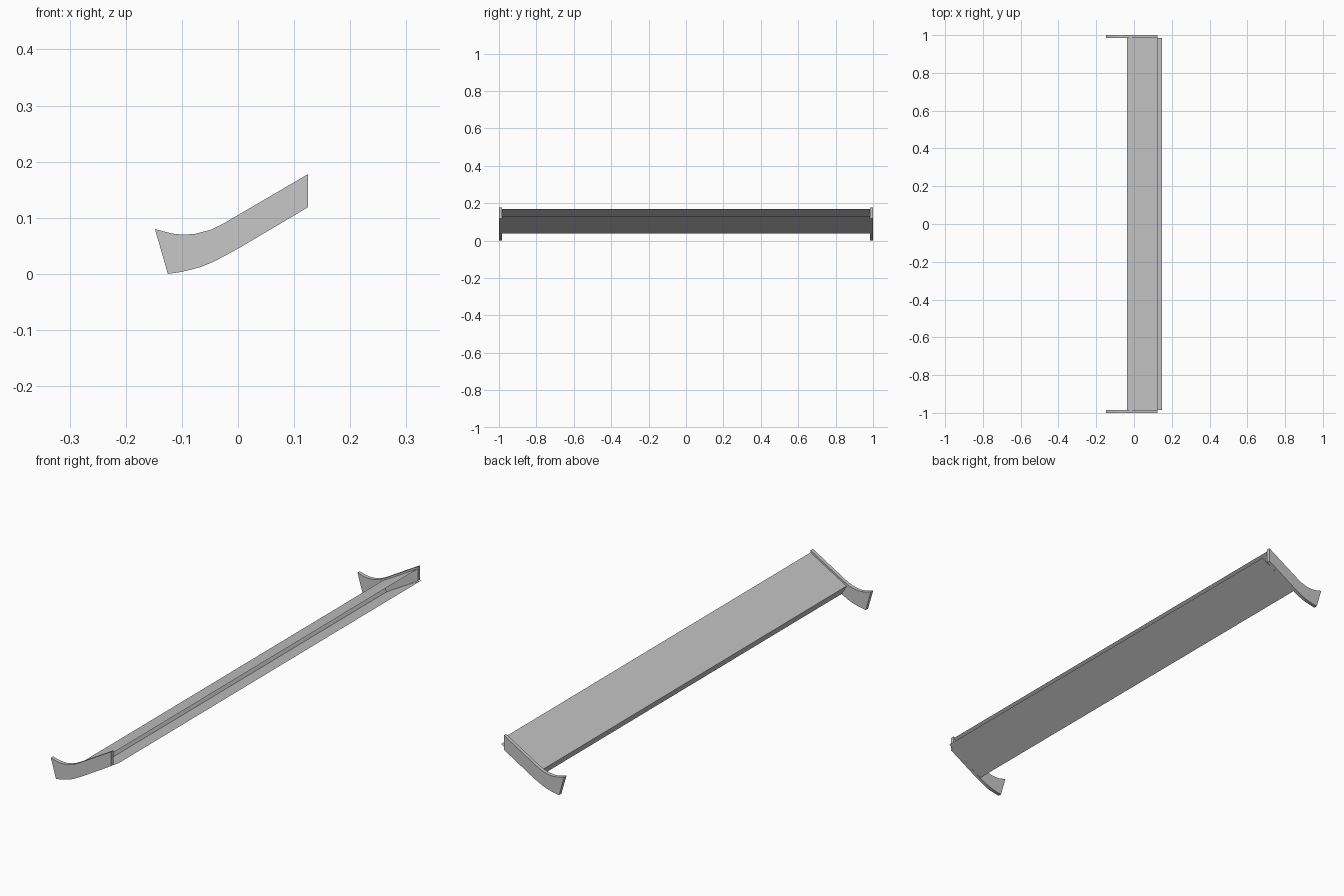
import bpy
import bmesh

default_cube = bpy.data.objects.get("Cube")
if default_cube:
    bpy.data.objects.remove(default_cube, do_unlink=True)

PLATE_OUT, PLATE_IN = 1.0, 0.985

# One plain grey for the whole wing
grey = bpy.data.materials.new("plain_grey")
grey.use_nodes = True
colour = (0.57, 0.57, 0.57, 1)
grey.diffuse_color = colour
grey.node_tree.nodes["Principled BSDF"].inputs["Base Color"].default_value = colour


def finish(name, bm):
    mesh = bpy.data.meshes.new(name)
    bm.to_mesh(mesh)
    bm.free()
    mesh.materials.append(grey)
    obj = bpy.data.objects.new(name, mesh)
    bpy.context.collection.objects.link(obj)
    return obj


def end_plate(name, y_a, y_b):
    """Curved side plate: strips between the upper and lower profile."""
    upper = [(-.148, .080), (-.118, .072), (-.098, .070), (-.076, .0715),
             (-.048, .079), (-.022, .092), (0, .105), (.125, .178)]
    lower = [(-.125, 0), (-.104, .003), (-.086, .007), (-.066, .0125),
             (-.045, .021), (-.022, .033), (0, .045), (.125, .119)]
    bm = bmesh.new()
    outline = [bm.verts.new((x, y_a, z)) for x, z in lower + upper[::-1]]
    face = bm.faces.new(outline)
    moved = bmesh.ops.extrude_face_region(bm, geom=[face])["geom"]
    bmesh.ops.translate(bm, vec=(0, y_b - y_a, 0),
                        verts=[v for v in moved if isinstance(v, bmesh.types.BMVert)])
    bmesh.ops.recalc_face_normals(bm, faces=bm.faces)
    return finish(name, bm)


end_plate("front_end_plate", -PLATE_OUT, -PLATE_IN)
end_plate("back_end_plate", PLATE_IN, PLATE_OUT)

# Sloping blade: a thin folded sheet, open along its raised edge and at both ends
bm = bmesh.new()
section = [(.125, .169), (-.038, .075), (-.016, .037), (.148, .131)]
rows = [[bm.verts.new((x, y, z)) for y in (-PLATE_IN, PLATE_IN)] for x, z in section]
for (p0, p1), (q0, q1) in zip(rows, rows[1:]):
    bm.faces.new((p0, p1, q1, q0))
finish("wing_blade", bm)
